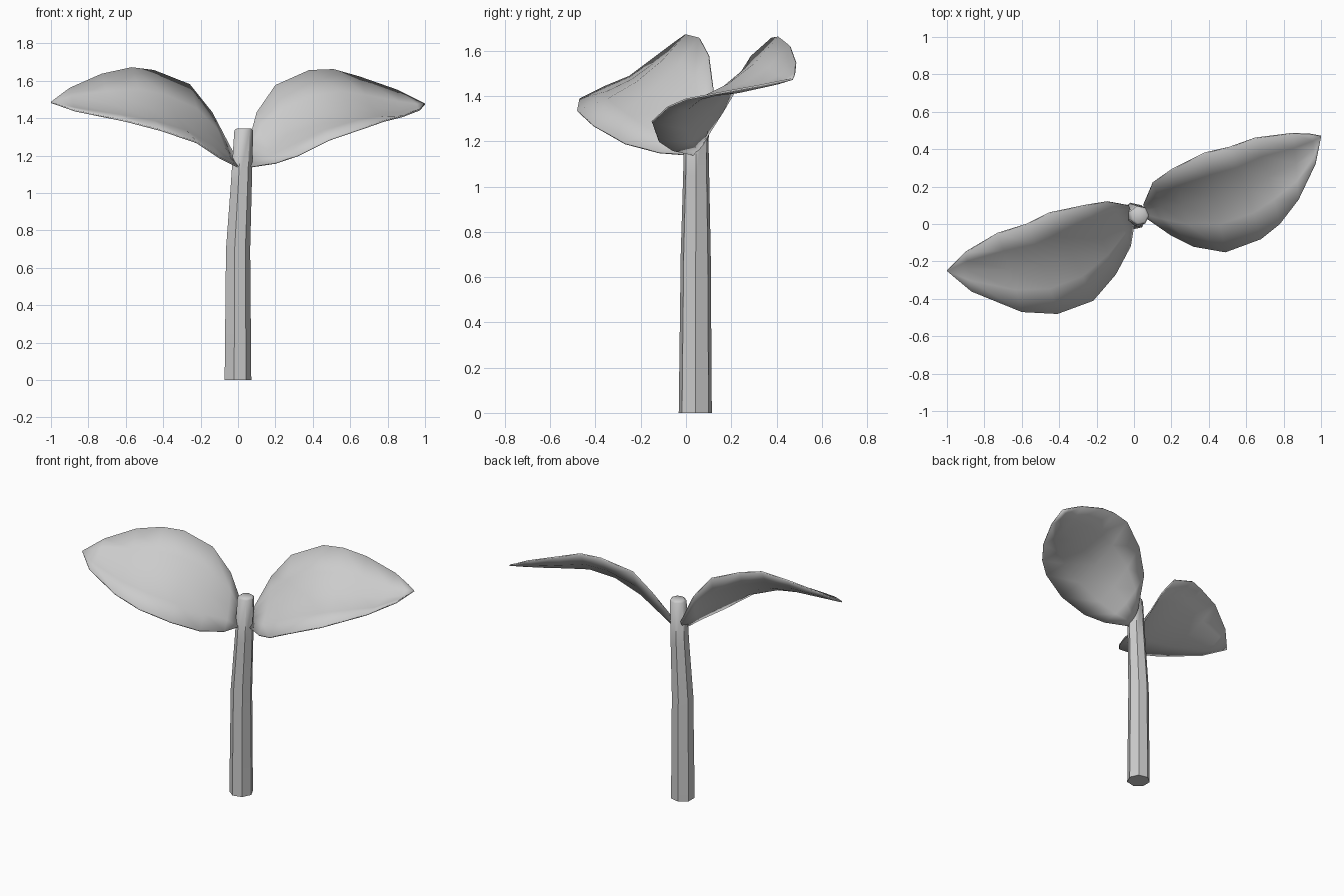
import bpy
import math
from mathutils import Vector

if "Cube" in bpy.data.objects:
    bpy.data.objects.remove(bpy.data.objects["Cube"])

grey = bpy.data.materials.new("soft_grey")
grey.diffuse_color = (0.6, 0.6, 0.6, 1)
grey.use_nodes = True
grey.node_tree.nodes["Principled BSDF"].inputs["Base Color"].default_value = grey.diffuse_color


def make(name, verts, faces, angle):
    me = bpy.data.meshes.new(name)
    me.from_pydata(verts, [], faces)
    me.materials.append(grey)
    ob = bpy.data.objects.new(name, me)
    bpy.context.collection.objects.link(ob)
    bpy.ops.object.select_all(action='DESELECT')
    bpy.context.view_layer.objects.active = ob
    ob.select_set(True)
    bpy.ops.object.shade_smooth_by_angle(angle=math.radians(angle))
    return ob


# Stem: slightly bent seven-sided tube, (x, y, z, radius) per ring
N = 7
rings = [(-0.004, 0.041, 0, 0.075), (-0.003, 0.043, 0.7, 0.068),
         (0.015, 0.045, 1.05, 0.059), (0.028, 0.045, 1.335, 0.053),
         (0.03, 0.045, 1.346, 0.04)]
verts = [(x + r * math.cos(math.tau * i / N), y + r * math.sin(math.tau * i / N), z)
         for x, y, z, r in rings for i in range(N)]
faces = [(k * N + i, k * N + (i + 1) % N, (k + 1) * N + (i + 1) % N, (k + 1) * N + i)
         for k in range(len(rings) - 1) for i in range(N)]
faces += [tuple(reversed(range(N))), tuple(range(len(verts) - N, len(verts)))]
make("stem", verts, faces, 50)


# Leaf: cupped sheet lofted between its back and front edges, closed at the tip
def leaf(name, back, front, tip, sag, flip):
    M = 4
    verts = []
    for k, (b, f) in enumerate(zip(back, front)):
        b, f = Vector(b), Vector(f)
        depth = sag * min(1, (f - b).length / 0.55)
        for j in range(M + 1):
            t = j / M
            p = b.lerp(f, t) + depth * 4 * t * (1 - t) * Vector((0, 0.4, -0.9))
            verts.append(p)
    W = M + 1
    verts.append(Vector(tip))
    end = len(verts) - 1
    faces = [(k * W + j, k * W + j + 1, (k + 1) * W + j + 1, (k + 1) * W + j)
             for k in range(len(back) - 1) for j in range(M)]
    last = (len(back) - 1) * W
    faces += [(last + j, last + j + 1, end) for j in range(M)]
    if flip:
        faces = [tuple(reversed(f)) for f in faces]
    ob = make(name, verts, faces, 60)
    mod = ob.modifiers.new("thickness", 'SOLIDIFY')
    mod.thickness = 0.008
    mod.offset = 0


leaf("left_leaf",
     [(-0.03, 0.10, 1.22), (-0.14, 0.12, 1.43), (-0.26, 0.10, 1.58), (-0.45, 0.06, 1.655),
      (-0.57, 0.0, 1.67), (-0.73, -0.05, 1.635), (-0.90, -0.15, 1.56)],
     [(0.0, 0.0, 1.14), (-0.02, -0.12, 1.15), (-0.10, -0.27, 1.19), (-0.22, -0.41, 1.27),
      (-0.41, -0.48, 1.335), (-0.60, -0.47, 1.385), (-0.87, -0.36, 1.44)],
     (-1.0, -0.25, 1.485), 0.05, True)
leaf("right_leaf",
     [(0.05, 0.10, 1.25), (0.10, 0.22, 1.43), (0.20, 0.29, 1.575), (0.38, 0.38, 1.655),
      (0.51, 0.41, 1.66), (0.65, 0.46, 1.62), (0.85, 0.485, 1.55), (0.95, 0.48, 1.50)],
     [(0.07, 0.03, 1.14), (0.20, -0.06, 1.16), (0.32, -0.12, 1.20), (0.49, -0.15, 1.285),
      (0.68, -0.08, 1.35), (0.78, 0.0, 1.385), (0.88, 0.13, 1.41), (0.97, 0.32, 1.445)],
     (1.0, 0.47, 1.475), 0.06, False)
